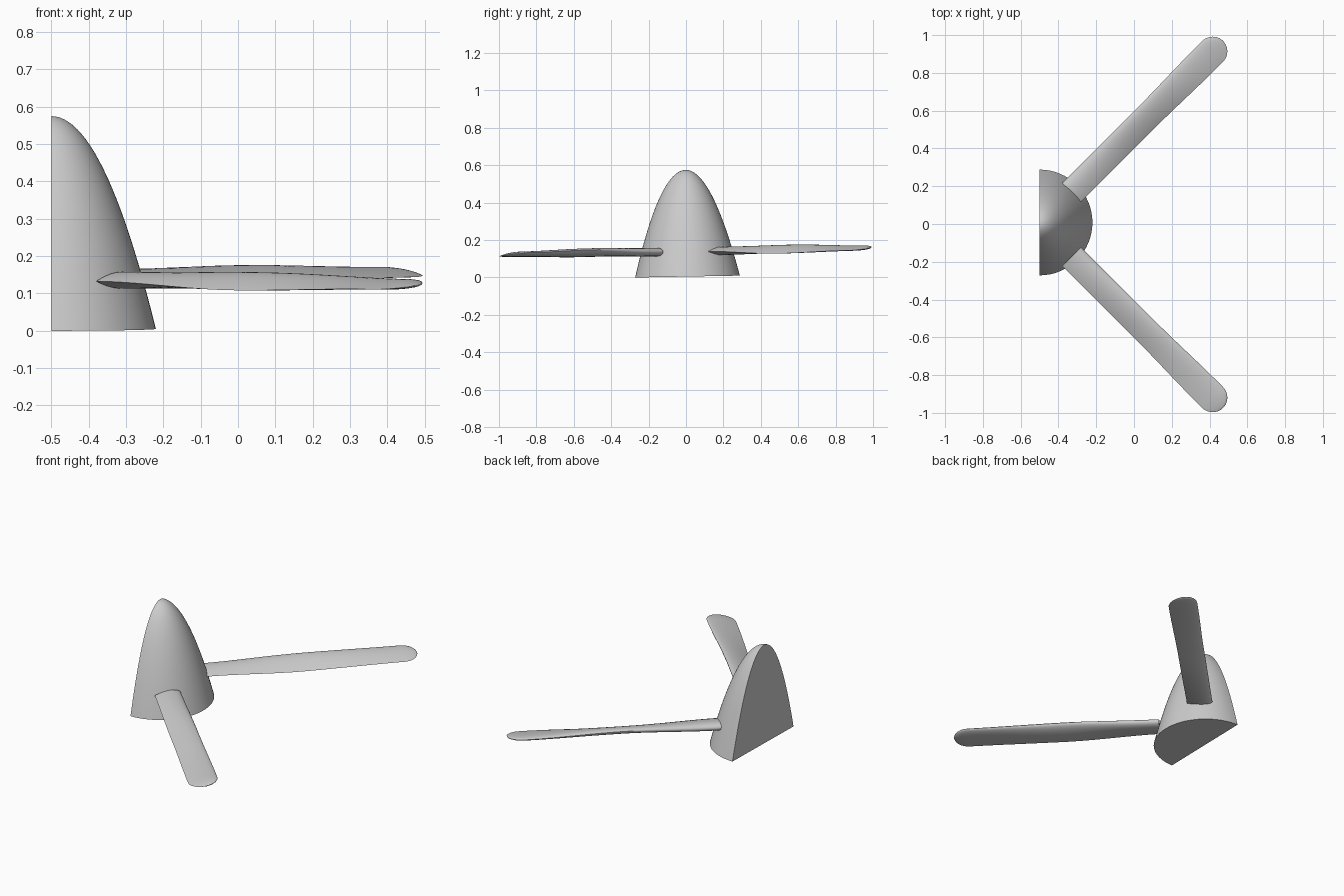
import bpy, bmesh, math
from mathutils import Matrix, Vector

cube = bpy.data.objects.get("Cube")
if cube:
    bpy.data.objects.remove(cube, do_unlink=True)

grey = bpy.data.materials.new("light grey")
grey.use_nodes = True
colour = (0.6, 0.6, 0.6, 1)
grey.diffuse_color = colour
grey.node_tree.nodes["Principled BSDF"].inputs["Base Color"].default_value = colour

CUT_X = -0.5
TILT = Matrix.Translation((CUT_X, 0, 0.005)) @ Matrix.Rotation(0.018, 4, "X")


def finish(name, bm, matrix):
    bm.transform(matrix)
    bmesh.ops.recalc_face_normals(bm, faces=bm.faces)
    mesh = bpy.data.meshes.new(name)
    bm.to_mesh(mesh)
    bm.free()
    mesh.materials.append(grey)
    obj = bpy.data.objects.new(name, mesh)
    bpy.context.collection.objects.link(obj)
    bpy.ops.object.select_all(action="DESELECT")
    obj.select_set(True)
    bpy.context.view_layer.objects.active = obj
    bpy.ops.object.shade_smooth_by_angle(angle=math.radians(40))


def loft(bm, rows, closed):
    for a, b in zip(rows, rows[1:]):
        for i in range(len(a) if closed else len(a) - 1):
            j = (i + 1) % len(a)
            bm.faces.new((a[i], a[j], b[j], b[i]))


# Half spinner: parabolic dome with a flat cut side and a flat base
def build_spinner(radius=0.28, height=0.57, rings=24, steps=32):
    bm = bmesh.new()
    rows = []
    for k in range(rings, 0, -1):
        f = k / rings
        row = []
        for i in range(steps + 1):
            a = math.pi * (i / steps - 0.5)
            row.append(bm.verts.new((radius * f * math.cos(a), radius * f * math.sin(a),
                                     height * (1 - f * f))))
        rows.append(row)
    loft(bm, rows, False)
    tip = bm.verts.new((0, 0, height))
    for a, b in zip(rows[-1], rows[-1][1:]):
        bm.faces.new((a, b, tip))
    bm.faces.new(rows[0])
    bm.faces.new([r[0] for r in rows] + [tip] + [r[-1] for r in reversed(rows)])
    finish("spinner", bm, Matrix.Translation((0, 0.008, 0)) @ TILT)


def blend(t, keys):
    """Smooth interpolation through (position, value) keys."""
    for (t0, v0), (t1, v1) in zip(keys, keys[1:]):
        if t <= t1:
            f = (t - t0) / (t1 - t0)
            return v0 + (v1 - v0) * f * f * (3 - 2 * f)
    return keys[-1][1]


# Twisted blade: aerofoil sections lofted outwards, ending in a round tip
def build_blade(name, angle, root=0.24, end=1.374, height=0.133):
    bm = bmesh.new()
    rows = []
    tip = 0.08
    stations = [root + (end - tip - root) * i / 28 for i in range(28)]
    stations += [end - tip + tip * math.sin(math.pi / 2 * i / 10) for i in range(10)]
    stations.append(end - 0.0003)
    n = 14
    for u in stations:
        t = (u - root) / (end - root)
        half = blend(t, [(0, 0.07), (0.5, 0.073), (0.9, 0.079), (1, 0.079)])
        thick = blend(t, [(0, 0.045), (0.5, 0.034), (1, 0.022)])
        twist = math.radians(blend(t, [(0, 1), (0.45, 15), (0.9, 7), (1, 7)]))
        over = max(0, (u - end + tip) / tip)
        shrink = math.sqrt(1 - over * over)
        row = []
        for i in range(2 * n):
            a = math.pi * i / n
            q = (1 - math.cos(a)) / 2
            v = half * shrink * math.cos(a)
            w = 1.3 * thick * shrink * math.sqrt(q) * (1 - q)
            w = w if i < n else -w
            row.append(bm.verts.new((u, v * math.cos(twist) - w * math.sin(twist),
                                     height + v * math.sin(twist) + w * math.cos(twist))))
        rows.append(row)
    loft(bm, rows, True)
    bm.faces.new(rows[0])
    bm.faces.new(rows[-1])
    finish(name, bm, TILT @ Matrix.Rotation(math.radians(angle), 4, "Z"))


build_spinner()
build_blade("back_blade", 45)
build_blade("front_blade", -45)
